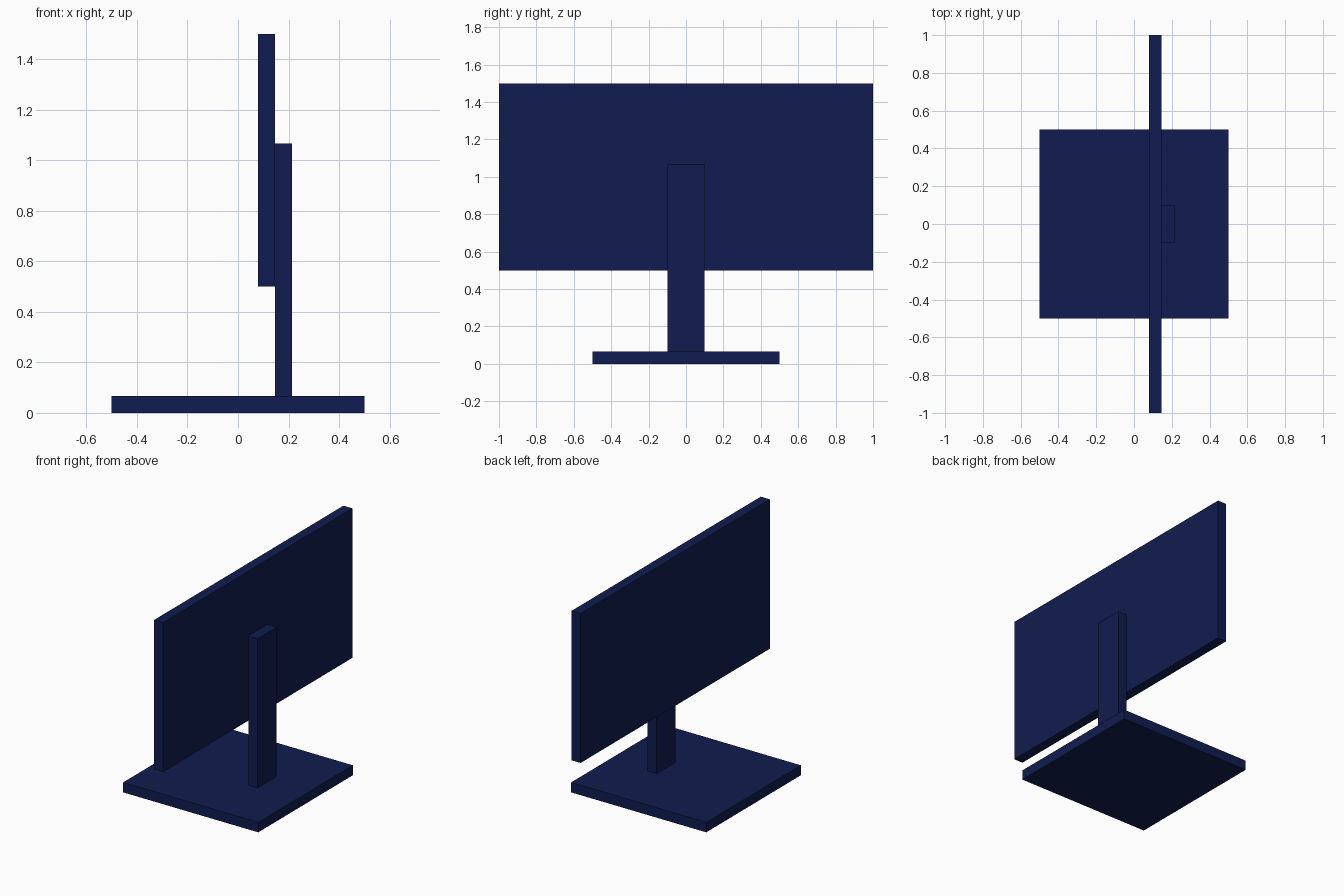
import bpy

if "Cube" in bpy.data.objects:
    bpy.data.objects.remove(bpy.data.objects["Cube"])

navy = bpy.data.materials.new("navy")
navy.diffuse_color = (0.005, 0.012, 0.08, 1)
navy.use_nodes = True
navy.node_tree.nodes["Principled BSDF"].inputs["Base Color"].default_value = navy.diffuse_color


def box(name, x, y, z):
    """Box spanning the given (min, max) ranges."""
    spans = (x, y, z)
    bpy.ops.mesh.primitive_cube_add(size=1, location=[(a + b) / 2 for a, b in spans])
    ob = bpy.context.object
    ob.name = name
    ob.scale = [b - a for a, b in spans]
    bpy.ops.object.transform_apply(location=False, rotation=False, scale=True)
    ob.data.materials.append(navy)
    return ob


T = 0.0667        # shared panel thickness
SCREEN_X = 0.08   # front face of the screen

# Square foot plate
box("base", (-0.5, 0.5), (-0.5, 0.5), (0, T))
# Upright behind the screen
box("stand_neck", (SCREEN_X + T, SCREEN_X + 2 * T), (-0.1, 0.1), (T, 1 + T))
# Wide display panel
box("screen", (SCREEN_X, SCREEN_X + T), (-1, 1), (0.5, 1.5))
